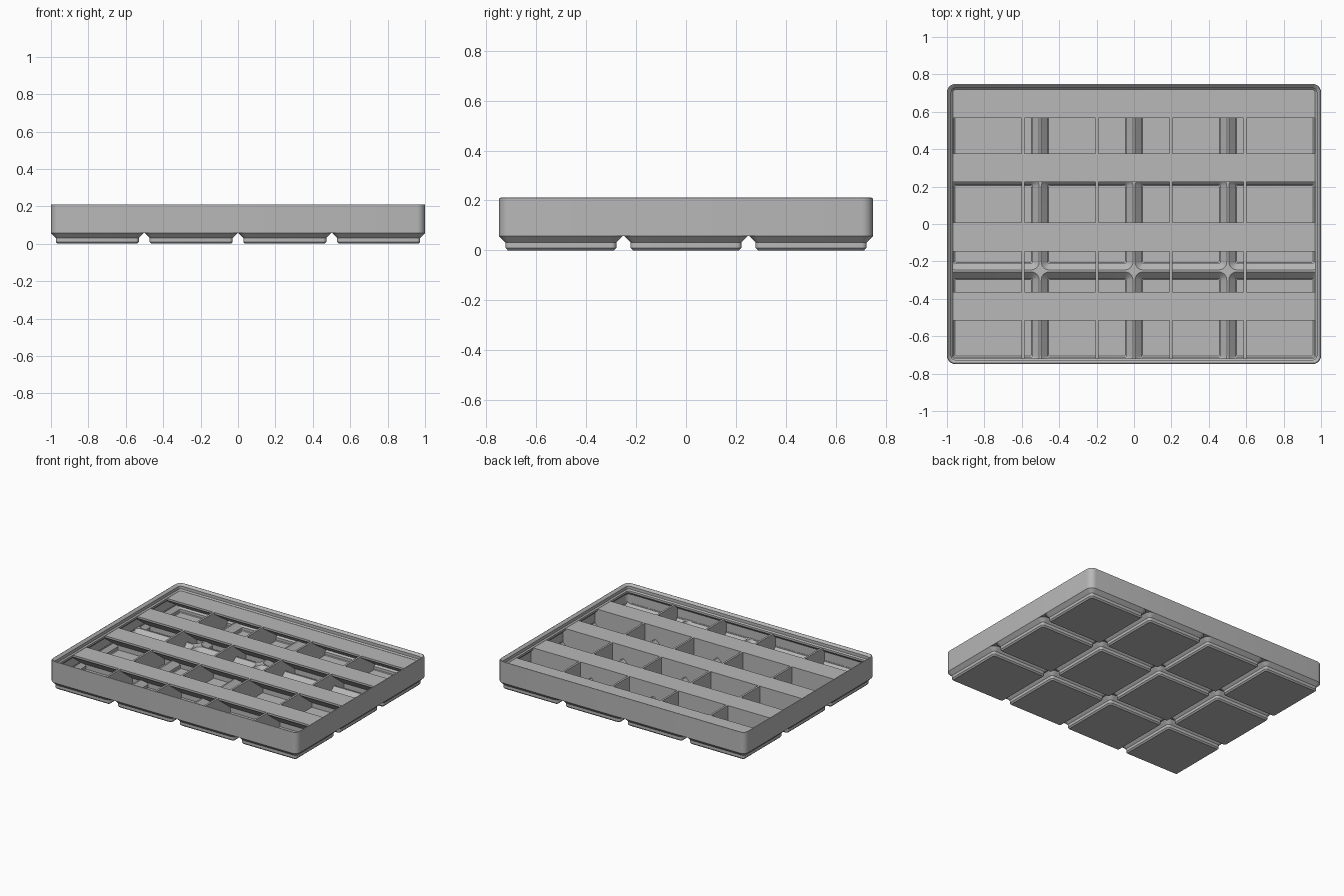
import bpy, bmesh, math
from mathutils import Vector

cube = bpy.data.objects.get("Cube")
if cube:
    bpy.data.objects.remove(cube, do_unlink=True)

HX, HY = 1.0, 0.749           # outer half sizes
PITCH, FOOT = 0.5015, 0.2477  # foot spacing and half width
SHELF_Z, THICK = 0.166, 0.0143
BASE_Z, RIDGE_Z = 0.0567, 0.071

grey = bpy.data.materials.new("plain grey")
grey.use_nodes = True
grey.diffuse_color = (0.48, 0.48, 0.48, 1)
grey.node_tree.nodes["Principled BSDF"].inputs["Base Color"].default_value = grey.diffuse_color


def finish(bm, name):
    bmesh.ops.recalc_face_normals(bm, faces=bm.faces)
    mesh = bpy.data.meshes.new(name)
    bm.to_mesh(mesh)
    bm.free()
    obj = bpy.data.objects.new(name, mesh)
    bpy.context.collection.objects.link(obj)
    return obj


def rounded_rect(center, hx, hy, r, steps=6):
    """Outline points of a rounded rectangle."""
    pts = []
    for q, (sx, sy) in enumerate([(1, 1), (-1, 1), (-1, -1), (1, -1)]):
        for i in range(steps + 1):
            a = (q + i / steps) * math.pi / 2
            pts.append((center[0] + sx * (hx - r) + r * math.cos(a),
                        center[1] + sy * (hy - r) + r * math.sin(a)))
    return pts


def loft(bm, profile, center, hx, hy, limit=None):
    """Closed solid through rounded rectangles given as (inset, z)."""
    rings = []
    for inset, z in profile:
        ring = []
        for x, y in rounded_rect(center, hx - inset, hy - inset, max(0.045 - inset, 0.008)):
            if limit:
                x = max(-limit[0], min(limit[0], x))
                y = max(-limit[1], min(limit[1], y))
            ring.append(bm.verts.new((x, y, z)))
        rings.append(ring)
    n = len(rings[0])
    for a, b in zip(rings, rings[1:]):
        for i in range(n):
            j = (i + 1) % n
            bm.faces.new((a[i], a[j], b[j], b[i]))
    bm.faces.new(rings[0])
    bm.faces.new(rings[-1])


def prism(bm, profile, x0, x1):
    """Extrude a (y, z) outline along x."""
    a = [bm.verts.new((x0, y, z)) for y, z in profile]
    b = [bm.verts.new((x1, y, z)) for y, z in profile]
    bm.faces.new(a)
    bm.faces.new(b)
    for i in range(len(a)):
        j = (i + 1) % len(a)
        bm.faces.new((a[i], a[j], b[j], b[i]))


def box_outline(y0, y1):
    return [(y0, 0.005), (y1, 0.005), (y1, SHELF_Z), (y0, SHELF_Z)]


def cut(obj, tool):
    mod = obj.modifiers.new("cut", 'BOOLEAN')
    mod.operation, mod.solver, mod.object = 'DIFFERENCE', 'EXACT', tool
    mod.use_self = True
    graph = bpy.context.evaluated_depsgraph_get()
    mesh = bpy.data.meshes.new_from_object(obj.evaluated_get(graph))
    obj.modifiers.clear()
    obj.data = mesh


cells = [((i - 1.5) * PITCH, (j - 1) * PITCH) for i in range(4) for j in range(3)]

# Tray shell with stacking lip
bm = bmesh.new()
loft(bm, [(0, BASE_Z), (0, 0.207), (0.0015, 0.2095), (0.005, 0.2107), (0.009, 0.2095),
          (0.0227, 0.197), (0.0227, 0.1755), (0.031, 0.167), (0.031, 0.153),
          (0.0113, 0.133), (0.0113, RIDGE_Z)], (0, 0), HX, HY)
tray = finish(bm, "tray_shell")

# Stepped feet
bm = bmesh.new()
for c in cells:
    loft(bm, [(0.0352, 0), (0.0257, 0.0096), (0.0257, 0.031), (0, BASE_Z)], c, FOOT, FOOT)
feet = finish(bm, "feet")

# Hollows inside the feet
bm = bmesh.new()
for c in cells:
    loft(bm, [(0.0425, 0.012), (0.0376, 0.0165), (0.0376, 0.0359), (0.0105, 0.063),
              (0.0025, RIDGE_Z), (0.0025, 0.08)], c, FOOT, FOOT, (0.987, 0.736))
hollow = finish(bm, "foot_hollow_cutter")
hollow.hide_render = True


# Dividers and sloped label shelves
def long_dividers(bm):
    for k in (-1, 0, 1):
        y = k * 0.3695
        prism(bm, box_outline(y - THICK / 2, y + THICK / 2), -0.995, 0.995)


def cross_dividers(bm):
    for k in (-1.5, -0.5, 0.5, 1.5):
        x = k * 0.3956
        prism(bm, box_outline(-0.745, 0.745), x - THICK / 2, x + THICK / 2)


def label_shelves(bm):
    for k in (-1, 0, 1, 2):
        edge = 0.72 if k == 2 else k * 0.3695 + THICK / 2
        back = 0.731 if k == 2 else k * 0.3695
        tip = edge - 0.153
        prism(bm, [(back, SHELF_Z), (tip, SHELF_Z), (tip, SHELF_Z - THICK), (back, 0.041)],
              -0.988, 0.988)


parts = [tray, feet]
for name, build in (("long_dividers", long_dividers), ("cross_dividers", cross_dividers),
                    ("label_shelves", label_shelves)):
    # Full-depth copy keeps the wall solid inside the feet
    bm = bmesh.new()
    build(bm)
    blocker = finish(bm, name + "_blocker")
    cut(hollow, blocker)
    bpy.data.objects.remove(blocker, do_unlink=True)
    # Upper part stands above the ridges
    bm = bmesh.new()
    build(bm)
    bmesh.ops.recalc_face_normals(bm, faces=bm.faces)
    bmesh.ops.bisect_plane(bm, geom=bm.verts[:] + bm.edges[:] + bm.faces[:],
                           plane_co=Vector((0, 0, 0.066)), plane_no=Vector((0, 0, 1)),
                           clear_inner=True)
    parts.append(finish(bm, name))

cut(tray, hollow)
cut(feet, hollow)
bpy.data.objects.remove(hollow, do_unlink=True)

# Colour and shading
bpy.ops.object.select_all(action='DESELECT')
for obj in parts:
    obj.data.materials.clear()
    obj.data.materials.append(grey)
    obj.select_set(True)
bpy.context.view_layer.objects.active = tray
bpy.ops.object.shade_smooth_by_angle(angle=math.radians(25))
